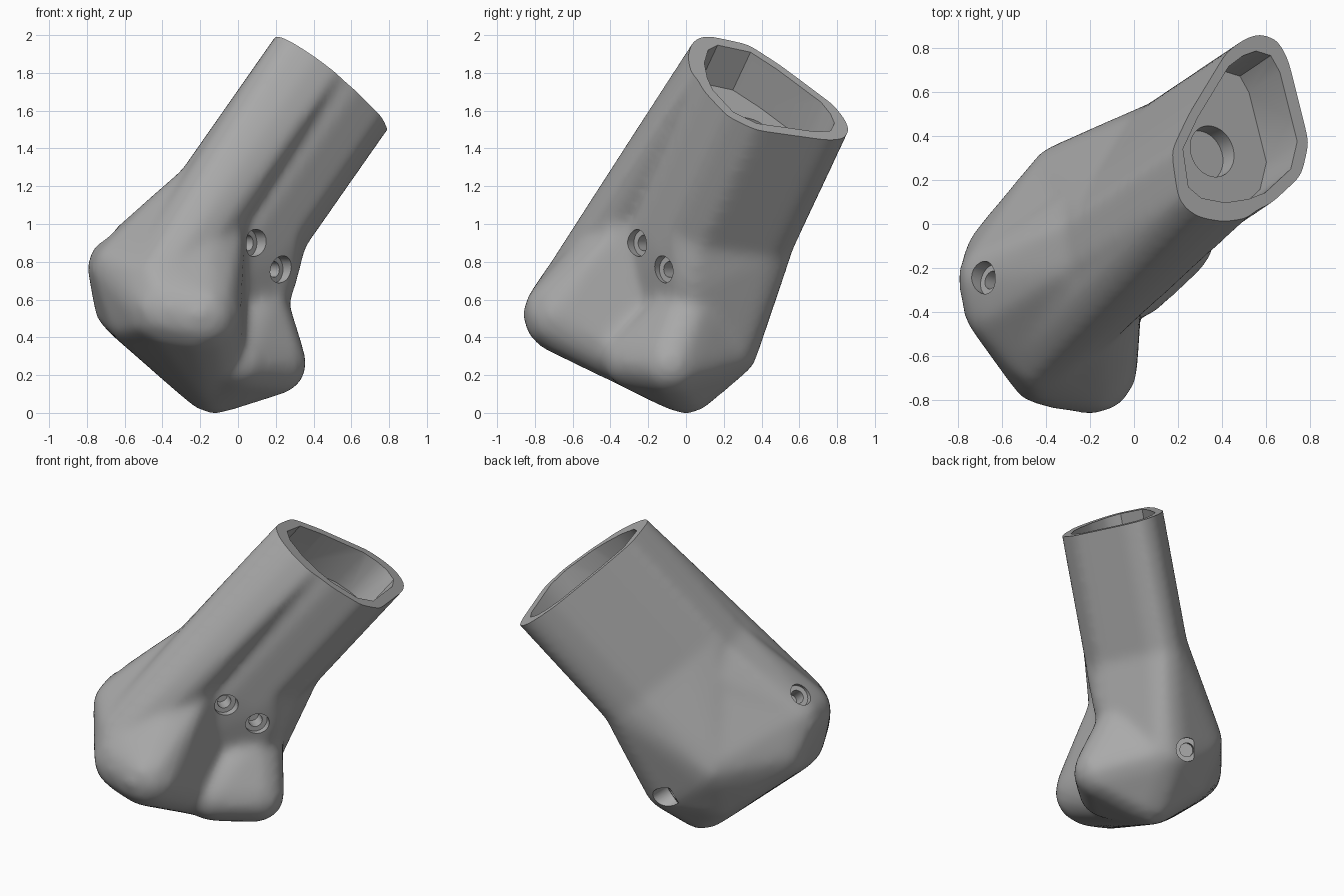
import bpy, bmesh, math
from mathutils import Vector
from mathutils.bvhtree import BVHTree

if "Cube" in bpy.data.objects:
    bpy.data.objects.remove(bpy.data.objects["Cube"])

AXIS = Vector((0.70, 0.47, 1.0))          # shaft direction per unit of height
CUT_N = Vector((0.706, 0.317, 1.0))       # normal of the cut shaft end
CUT_Z = 2.175

# Outline of the cut end, seen from above, starting on the front left side
RIM_XY = [(.25, .5), (.17, .33), (.2, .12), (.27, .06), (.4, .035), (.53, .055), (.62, .09),
          (.76, .22), (.795, .37), (.7, .75), (.65, .84), (.57, .865), (.5, .84), (.42, .78)]
RIM = [Vector((x, y, CUT_Z - CUT_N.x * x - CUT_N.y * y)) for x, y in RIM_XY]
CENTRE = Vector((.48, .4, CUT_Z - CUT_N.x * .48 - CUT_N.y * .4))

bone_mat = bpy.data.materials.new("bone_grey")
bone_mat.use_nodes = True
GREY = (0.4, 0.4, 0.4, 1)
bone_mat.diffuse_color = GREY
bone_mat.node_tree.nodes["Principled BSDF"].inputs["Base Color"].default_value = GREY


def ring(down, scale=1.0):
    """Shaft section, moved down the axis."""
    return [CENTRE + (p - CENTRE) * scale - AXIS * down for p in RIM]


def front_arc(down):
    """Front left part of a shaft section."""
    return ring(down)[:6]


def ball(x, y, z, r):
    """Points of a small sphere, used as a rounded hull corner."""
    b = bmesh.new()
    bmesh.ops.create_icosphere(b, subdivisions=2, radius=r)
    pts = [v.co + Vector((x, y, z)) for v in b.verts]
    b.free()
    return pts


def hull_mesh(name, *groups):
    b = bmesh.new()
    for g in groups:
        for p in g:
            b.verts.new(p)
    out = bmesh.ops.convex_hull(b, input=b.verts[:])
    spare = {e for k in ("geom_interior", "geom_unused") for e in out[k]
             if isinstance(e, bmesh.types.BMVert)}
    bmesh.ops.delete(b, geom=list(spare), context='VERTS')
    bmesh.ops.recalc_face_normals(b, faces=b.faces[:])
    me = bpy.data.meshes.new(name)
    b.to_mesh(me)
    b.free()
    return me


def add_object(name, me):
    ob = bpy.data.objects.new(name, me)
    bpy.context.collection.objects.link(ob)
    return ob


def bake(ob):
    """Replace the mesh with its modified result."""
    dg = bpy.context.evaluated_depsgraph_get()
    dg.update()
    me = bpy.data.meshes.new_from_object(ob.evaluated_get(dg))
    ob.modifiers.clear()
    ob.data = me


# Rounded corners of the joint end
side = ball(-.63, -.25, .77, .175)
side_front = ball(-.6, -.38, .76, .18)
side_back = ball(-.59, -.14, .58, .18)
low_side = ball(-.52, -.42, .52, .18)
low_back = ball(-.43, 0, .43, .17)
low_rear = ball(-.28, .1, .31, .17)
front_knob = ball(-.19, -.66, .52, .21)
front_mid = ball(-.38, -.62, .56, .22)
front_top = ball(-.42, -.55, .68, .21)
bottom = ball(-.12, 0, .17, .18)
back_low = ball(-.05, .22, .34, .17)
back_side = ball(-.32, .2, .54, .17)
rear_knob = ball(.2, -.08, .26, .17)
rear_ridge = ball(0, -.28, .28, .16)
rear_neck = ball(.1, .03, .55, .18)
rear_collar = ball(.15, .04, .72, .17)

parts = [
    hull_mesh("shaft", ring(-.15), ring(.74)),
    hull_mesh("front_flare", front_arc(-.15), front_top),
    hull_mesh("side_block", ring(.74), side, side_back, low_side, back_side, low_back,
              low_rear, bottom, back_low),
    hull_mesh("front_block", front_arc(.7), front_knob, front_mid, front_top, side,
              side_front, side_back, low_side, low_back, bottom),
    hull_mesh("rear_block", ring(.62), rear_collar, bottom, back_low, back_side),
    hull_mesh("rear_condyle", rear_knob, rear_ridge, rear_neck, bottom, back_low),
]
joined = bmesh.new()
for me in parts:
    joined.from_mesh(me)
    bpy.data.meshes.remove(me)
body = bpy.data.meshes.new("bone_end")
joined.to_mesh(body)
joined.free()
bone = add_object("bone_end", body)

# Fuse the blocks and soften the joins
fuse = bone.modifiers.new("fuse", 'REMESH')
fuse.mode = 'VOXEL'
fuse.voxel_size = 0.022
soft = bone.modifiers.new("soften", 'SMOOTH')
soft.factor = 0.5
soft.iterations = 24
bake(bone)

# Slice the shaft end flat
bm = bmesh.new()
bm.from_mesh(bone.data)
bmesh.ops.bisect_plane(bm, geom=bm.verts[:] + bm.edges[:] + bm.faces[:], plane_co=CENTRE,
                       plane_no=CUT_N, clear_outer=True)
bmesh.ops.holes_fill(bm, edges=[e for e in bm.edges if e.is_boundary], sides=0)
# Stand the model on the ground
low = min(v.co.z for v in bm.verts)
for v in bm.verts:
    if v.co.z < .3:
        v.co.z -= low * (1 - v.co.z / .3)
bmesh.ops.recalc_face_normals(bm, faces=bm.faces[:])
surface = BVHTree.FromBMesh(bm)
bm.to_mesh(bone.data)
bm.free()

cutters = []


def cut_cylinder(name, centre, direction, radius, depth):
    """Round cutter reaching 'depth' below 'centre' against 'direction'."""
    b = bmesh.new()
    bmesh.ops.create_cone(b, cap_ends=True, segments=32, radius1=radius, radius2=radius,
                          depth=depth + .12)
    n = direction.normalized()
    turn = n.to_track_quat('Z', 'Y')
    for v in b.verts:
        v.co = turn @ v.co + centre + n * (.06 - depth / 2)
    me = bpy.data.meshes.new(name)
    b.to_mesh(me)
    b.free()
    cutters.append(add_object(name, me))


# Hollow of the shaft and the round recess in its floor
cutters.append(add_object("shaft_hollow_cutter", hull_mesh("hollow", ring(-.1, .83), ring(.2, .83))))
recess = Vector((.355, .33, 0))
recess.z = CENTRE.z - .2 - (CUT_N.x * (recess.x - CENTRE.x + AXIS.x * .2)
                            + CUT_N.y * (recess.y - CENTRE.y + AXIS.y * .2))
cut_cylinder("floor_recess_cutter", recess, CUT_N, .12, .09)

# Stepped screw holes: point near the surface, outward direction
screws = [((.12, -.28, .9), (.75, -.65, 0)), ((.23, -.12, .76), (.75, -.65, 0)),
          ((-.66, -.25, .92), (-.7, .25, .6)), ((-.12, .36, .34), (.5, .7, -.45))]
for i, (spot, out) in enumerate(screws):
    n = Vector(out).normalized()
    hit = surface.ray_cast(Vector(spot) + n * .5, -n)[0] or Vector(spot)
    cut_cylinder(f"screw_head_cutter_{i}", hit, n, .072, .05)
    cut_cylinder(f"screw_bore_cutter_{i}", hit, n, .042, .14)

for c in cutters:
    c.hide_render = True
    cut = bone.modifiers.new(c.name, 'BOOLEAN')
    cut.operation = 'DIFFERENCE'
    cut.solver = 'EXACT'
    cut.object = c
bake(bone)
for c in cutters:
    bpy.data.objects.remove(c)

# Finish: one colour, smooth with crisp cut edges
bone.data.materials.clear()
bone.data.materials.append(bone_mat)
for p in bone.data.polygons:
    p.material_index = 0
bpy.ops.object.select_all(action='DESELECT')
bone.select_set(True)
bpy.context.view_layer.objects.active = bone
bpy.ops.object.shade_smooth_by_angle(angle=math.radians(35))
